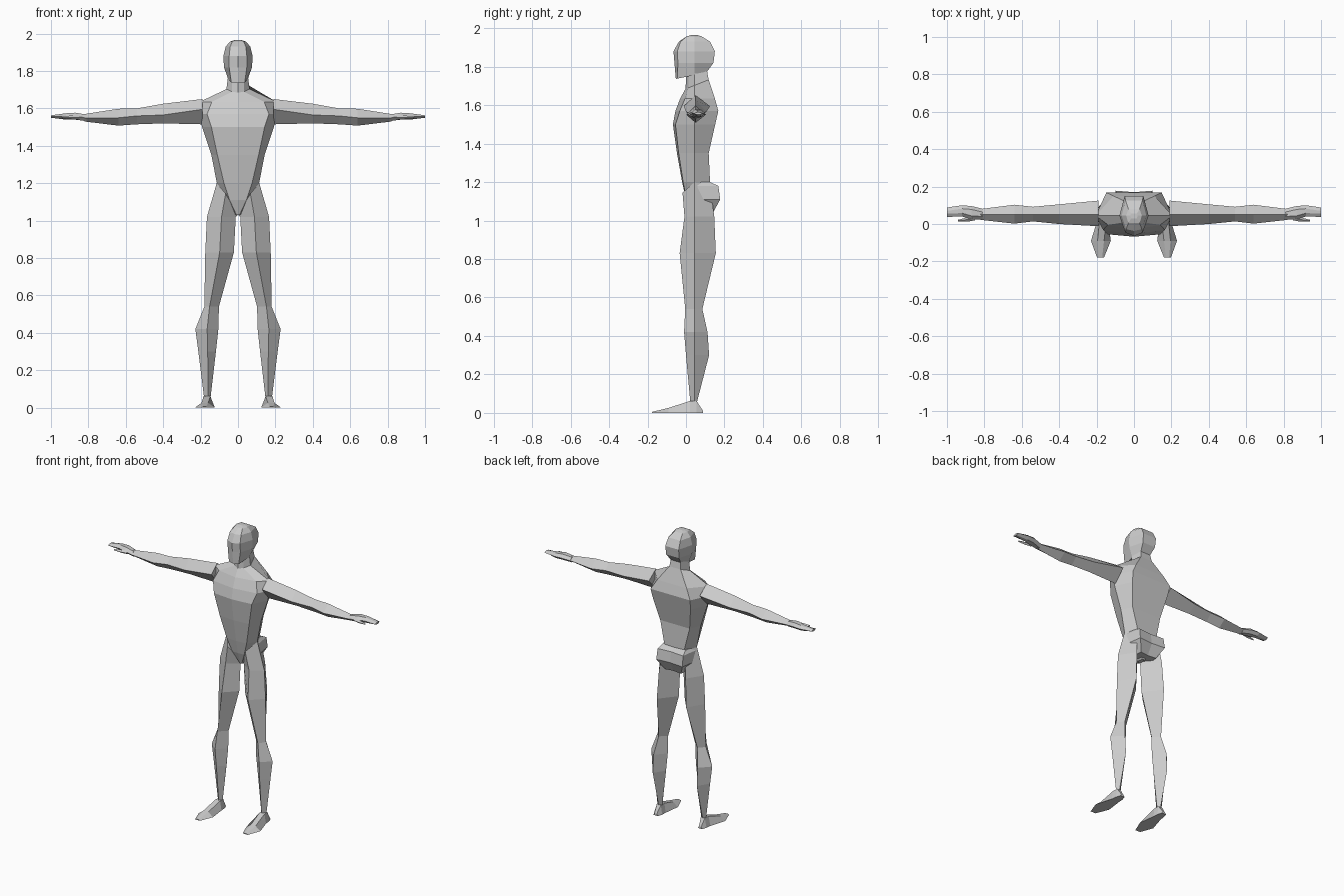
import bpy, bmesh

skin = bpy.data.materials.new("light grey")
skin.diffuse_color = (0.6, 0.6, 0.6, 1)


def loft(name, rings, mirror=False):
    """Skin a list of equal-length point rings, cap both ends, optionally mirror in x."""
    bm = bmesh.new()
    vr = [[bm.verts.new(p) for p in r] for r in rings]
    n = len(vr[0])
    for a, b in zip(vr, vr[1:]):
        for i in range(n):
            j = (i + 1) % n
            bm.faces.new((a[i], a[j], b[j], b[i]))
    bm.faces.new(vr[0][::-1])
    bm.faces.new(vr[-1])
    bmesh.ops.remove_doubles(bm, verts=bm.verts, dist=0.0005)
    bmesh.ops.recalc_face_normals(bm, faces=bm.faces)
    me = bpy.data.meshes.new(name)
    bm.to_mesh(me)
    bm.free()
    me.materials.append(skin)
    ob = bpy.data.objects.new(name, me)
    bpy.context.collection.objects.link(ob)
    if mirror:
        ob.modifiers.new("mirror", 'MIRROR').use_clip = False
    return ob


def body_ring(z, yf, fx, fy, sx, bx, yb, tilt=0.0):
    """Symmetric eight-sided ring; tilt raises it towards the back."""
    half = [(0, yf), (fx, fy), (sx, 0.045), (bx, yb), (0, yb)]
    pts = half + [(-x, y) for x, y in half[3:0:-1]]
    return [(x, y, z + tilt * (y - 0.05)) for x, y in pts]


# Torso: z, front y, front corner x/y, side x, back corner x, back y
loft("torso", [body_ring(*r) for r in [
    (1.03, 0.025, 0.008, 0.03, 0.015, 0.010, 0.09),
    (1.11, 0.000, 0.045, 0.002, 0.070, 0.060, 0.12),
    (1.20, -0.020, 0.075, -0.015, 0.113, 0.075, 0.125),
    (1.35, -0.047, 0.110, -0.038, 0.142, 0.110, 0.118),
    (1.50, -0.068, 0.142, -0.055, 0.192, 0.140, 0.152),
    (1.57, -0.055, 0.165, -0.032, 0.205, 0.148, 0.168),
    (1.635, -0.030, 0.140, -0.005, 0.205, 0.110, 0.150),
]])

# Shoulder slope and neck
loft("neck", [body_ring(*r) for r in [
    (1.635, -0.030, 0.140, -0.005, 0.205, 0.110, 0.150),
    (1.705, -0.003, 0.032, 0.012, 0.062, 0.042, 0.118, 0.4),
    (1.80, 0.005, 0.030, 0.015, 0.050, 0.035, 0.105),
]])

# Head: from jaw line to crown
loft("head", [body_ring(*r) for r in [
    (1.757, -0.053, 0.036, -0.045, 0.052, 0.035, 0.105, 0.2),
    (1.82, -0.060, 0.047, -0.042, 0.075, 0.048, 0.143),
    (1.88, -0.065, 0.047, -0.045, 0.078, 0.050, 0.150),
    (1.93, -0.037, 0.042, -0.028, 0.066, 0.045, 0.125),
    (1.958, 0.005, 0.030, 0.005, 0.042, 0.030, 0.080),
    (1.965, 0.030, 0.015, 0.030, 0.020, 0.015, 0.055),
]])

# Buttocks: raised block with a shelf at the top
loft("buttocks", [[(-w, 0.06, z), (w, 0.06, z), (w * 0.85, y, z), (0, y - 0.008, z), (-w * 0.85, y, z)]
                  for z, w, y in [(1.20, 0.10, 0.125), (1.18, 0.112, 0.168),
                                  (1.11, 0.115, 0.178), (1.04, 0.07, 0.14)]])

# Legs: front, outer, back and inner ridge of each diamond section
legs = [[(0.066, -0.018, 1.145), (0.114, 0.045, 1.20), (0.08, 0.125, 1.19), (0.0, 0.05, 1.03)]]
for z, fx, yf, ox, bx, yb, ix in [
        (1.02, 0.088, -0.008, 0.166, 0.10, 0.147, 0.012),
        (0.83, 0.098, -0.033, 0.175, 0.11, 0.155, 0.022),
        (0.54, 0.152, -0.004, 0.180, 0.145, 0.085, 0.102),
        (0.42, 0.165, -0.010, 0.228, 0.165, 0.112, 0.105),
        (0.30, 0.162, 0.000, 0.212, 0.165, 0.120, 0.118),
        (0.06, 0.160, 0.022, 0.182, 0.165, 0.058, 0.146)]:
    legs.append([(fx, yf, z), (ox, 0.045, z), (bx, yb, z), (ix, 0.045, z)])
loft("leg", legs, True)

# Feet: ground width and narrower instep, from heel to toe
loft("foot", [[(a, y, 0), (b, y, 0), (d, y, h), (c, y, h)] for y, a, b, c, d, h in [
    (0.088, 0.150, 0.182, 0.158, 0.174, 0.012),
    (0.055, 0.140, 0.192, 0.150, 0.180, 0.062),
    (0.020, 0.138, 0.196, 0.148, 0.184, 0.062),
    (-0.090, 0.124, 0.230, 0.160, 0.195, 0.026),
    (-0.178, 0.160, 0.198, 0.170, 0.188, 0.005)]], True)

# Arms: top, front, bottom and back ridge of each diamond section, out to the fingertips
loft("arm", [[(x, 0.05, zt), (x, yf, zm), (x, 0.05, zb), (x, yb, zm)]
             for x, zt, zm, zb, yf, yb in [
    (0.19, 1.650, 1.595, 1.515, -0.012, 0.125),
    (0.40, 1.625, 1.565, 1.520, 0.000, 0.105),
    (0.54, 1.600, 1.560, 1.515, 0.014, 0.092),
    (0.64, 1.598, 1.550, 1.508, 0.002, 0.103),
    (0.82, 1.570, 1.550, 1.530, 0.022, 0.080)]], True)

# Hands: flat palm and fingers
loft("hand", [[(x, yf, zm), (x, yf + 0.018, zt), (x, yb - 0.018, zt), (x, yb, zm),
               (x, yb - 0.018, zb), (x, yf + 0.018, zb)]
              for x, zt, zm, zb, yf, yb in [
    (0.81, 1.567, 1.550, 1.532, 0.022, 0.082),
    (0.87, 1.577, 1.558, 1.540, 0.026, 0.096),
    (0.92, 1.574, 1.558, 1.540, 0.040, 0.100),
    (1.00, 1.563, 1.557, 1.550, 0.038, 0.088)]], True)

# Thumbs
loft("thumb", [[(x, y, 1.552 + h), (x, y - w, 1.552), (x, y, 1.552 - h), (x, y + w, 1.552)]
               for x, y, w, h in [(0.85, 0.034, 0.014, 0.012), (0.89, 0.024, 0.012, 0.010),
                                  (0.94, 0.018, 0.005, 0.005)]], True)
